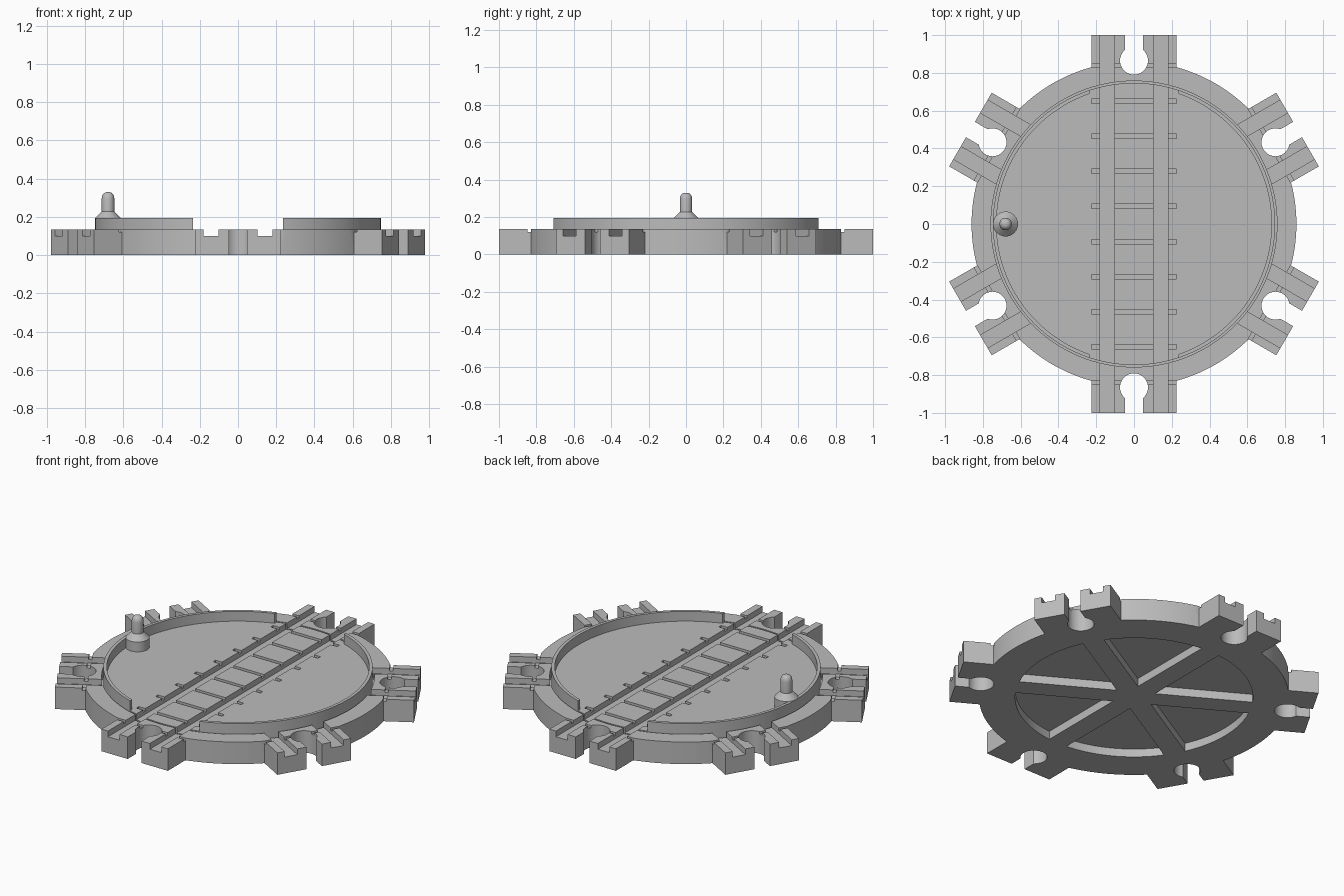
import bpy, bmesh
from math import sin, cos, asin, acos, pi, radians
from mathutils import Matrix, Vector

if "Cube" in bpy.data.objects:
    bpy.data.objects.remove(bpy.data.objects["Cube"], do_unlink=True)

GREY = (0.5, 0.5, 0.5, 1)
mat = bpy.data.materials.new("plain_grey")
mat.use_nodes = True
mat.diffuse_color = GREY
mat.node_tree.nodes["Principled BSDF"].inputs["Base Color"].default_value = GREY

TOP, R_BASE, R_RECESS, R_DECK = 0.135, 0.86, 0.757, 0.747
HALF, END = 0.225, 1.0
ARMS = [radians(30 + 60 * k) for k in range(6)]


def make(name, bm):
    bmesh.ops.recalc_face_normals(bm, faces=bm.faces)
    me = bpy.data.meshes.new(name)
    bm.to_mesh(me)
    bm.free()
    ob = bpy.data.objects.new(name, me)
    bpy.context.collection.objects.link(ob)
    me.materials.append(mat)
    return ob


def prism(bm, pts, z0, z1):
    """Extrude a flat outline from z0 to z1."""
    face = bm.faces.new([bm.verts.new((p[0], p[1], z0)) for p in pts])
    ext = bmesh.ops.extrude_face_region(bm, geom=[face])["geom"]
    bmesh.ops.translate(bm, vec=(0, 0, z1 - z0),
                        verts=[g for g in ext if isinstance(g, bmesh.types.BMVert)])


def arc(r, a0, a1, n, cx=0.0, cy=0.0):
    return [(cx + r * cos(a0 + (a1 - a0) * i / n), cy + r * sin(a0 + (a1 - a0) * i / n))
            for i in range(n + 1)]


def turn(pts, a):
    m = Matrix.Rotation(a, 2)
    return [m @ Vector(p) for p in pts]


def rect(x0, x1, y0, y1):
    return [(x0, y0), (x1, y0), (x1, y1), (x0, y1)]


def cut(target, outlines, z0, z1):
    bm = bmesh.new()
    for pts in outlines:
        prism(bm, pts, z0, z1)
    cutter = make("cutter", bm)
    cutter.hide_render = True
    mod = target.modifiers.new("cut", "BOOLEAN")
    mod.operation, mod.solver, mod.object = "DIFFERENCE", "EXACT", cutter
    bpy.context.view_layer.objects.active = target
    bpy.ops.object.modifier_apply(modifier=mod.name)
    bpy.data.objects.remove(cutter, do_unlink=True)


def smooth(ob):
    bpy.ops.object.select_all(action="DESELECT")
    ob.select_set(True)
    bpy.context.view_layer.objects.active = ob
    bpy.ops.object.shade_smooth_by_angle(angle=radians(30))


# Base outline: six arms with keyhole sockets, joined by arcs
slot, hole, hole_at = 0.047, 0.074, 0.865
mouth = asin(slot / hole)
corner = asin(HALF / R_BASE)
arm = [(R_BASE * cos(corner), -HALF), (END, -HALF), (END, -slot)]
arm += arc(hole, -mouth, mouth - 2 * pi, 28, hole_at)
arm += [(END, slot), (END, HALF)]
arm += arc(R_BASE, corner, pi / 3 - corner, 14)[:-1]
outline = [p for a in ARMS for p in turn(arm, a)]
bm = bmesh.new()
prism(bm, outline, 0, TOP)
base = make("base", bm)

# Round recess that holds the deck
cut(base, [arc(R_RECESS, 0, 2 * pi, 128)[:-1]], 0.08, 0.2)

# Wheel grooves and sleeper slots on the arms
grooves = [rect(0.73, 1.1, s * 0.142 - 0.039, s * 0.142 + 0.039) for s in (-1, 1)]
cut(base, [turn(g, a) for a in ARMS for g in grooves], 0.1, 0.2)
cut(base, [turn(rect(0.828, 0.848, -0.3, 0.3), a) for a in ARMS], 0.12, 0.2)

# Wedge pockets between the underside spokes
spoke, r_pocket = 0.062, 0.66
half_angle = pi / 6 - asin(spoke / r_pocket)
wedge = [(spoke / sin(pi / 6), 0)] + arc(r_pocket, -half_angle, half_angle, 20)
cut(base, [turn(wedge, k * pi / 3) for k in range(6)], -0.1, 0.05)
smooth(base)

# Rotating deck with wheel grooves and sleeper slots
bm = bmesh.new()
prism(bm, arc(R_DECK, 0, 2 * pi, 128)[:-1], 0.075, TOP)
deck = make("deck", bm)
cut(deck, [rect(s * 0.142 - 0.039, s * 0.142 + 0.039, -1, 1) for s in (-1, 1)], 0.1, 0.2)
sleepers = [(-0.65 + i * 1.3 / 7) for i in range(8)]
cut(deck, [rect(-HALF, HALF, y - 0.012, y + 0.012) for y in sleepers], 0.12, 0.2)
smooth(deck)

# Curved guard walls either side of the track
gap, r_in = 0.235, 0.728
a_out, a_in = acos(gap / R_DECK), acos(gap / r_in)
wall = arc(R_DECK, -a_out, a_out, 72) + arc(r_in, a_in, -a_in, 72)
for name, a in (("left_guard_wall", 0), ("right_guard_wall", pi)):
    bm = bmesh.new()
    prism(bm, turn(wall, a), TOP - 0.005, 0.195)
    smooth(make(name, bm))

# Turning knob
profile = [(0, 0.13), (0.066, 0.13), (0.066, 0.195), (0.033, 0.228), (0.033, 0.298),
           (0.03, 0.313), (0.022, 0.324), (0.012, 0.329), (0, 0.33)]
bm = bmesh.new()
vs = [bm.verts.new((r, 0, z)) for r, z in profile]
es = [bm.edges.new(pair) for pair in zip(vs, vs[1:])]
bmesh.ops.spin(bm, geom=vs + es, cent=(0, 0, 0), axis=(0, 0, 1), angle=2 * pi, steps=32)
bmesh.ops.remove_doubles(bm, verts=bm.verts, dist=0.0001)
bmesh.ops.translate(bm, verts=bm.verts, vec=(-0.68, 0, 0))
smooth(make("turning_knob", bm))
